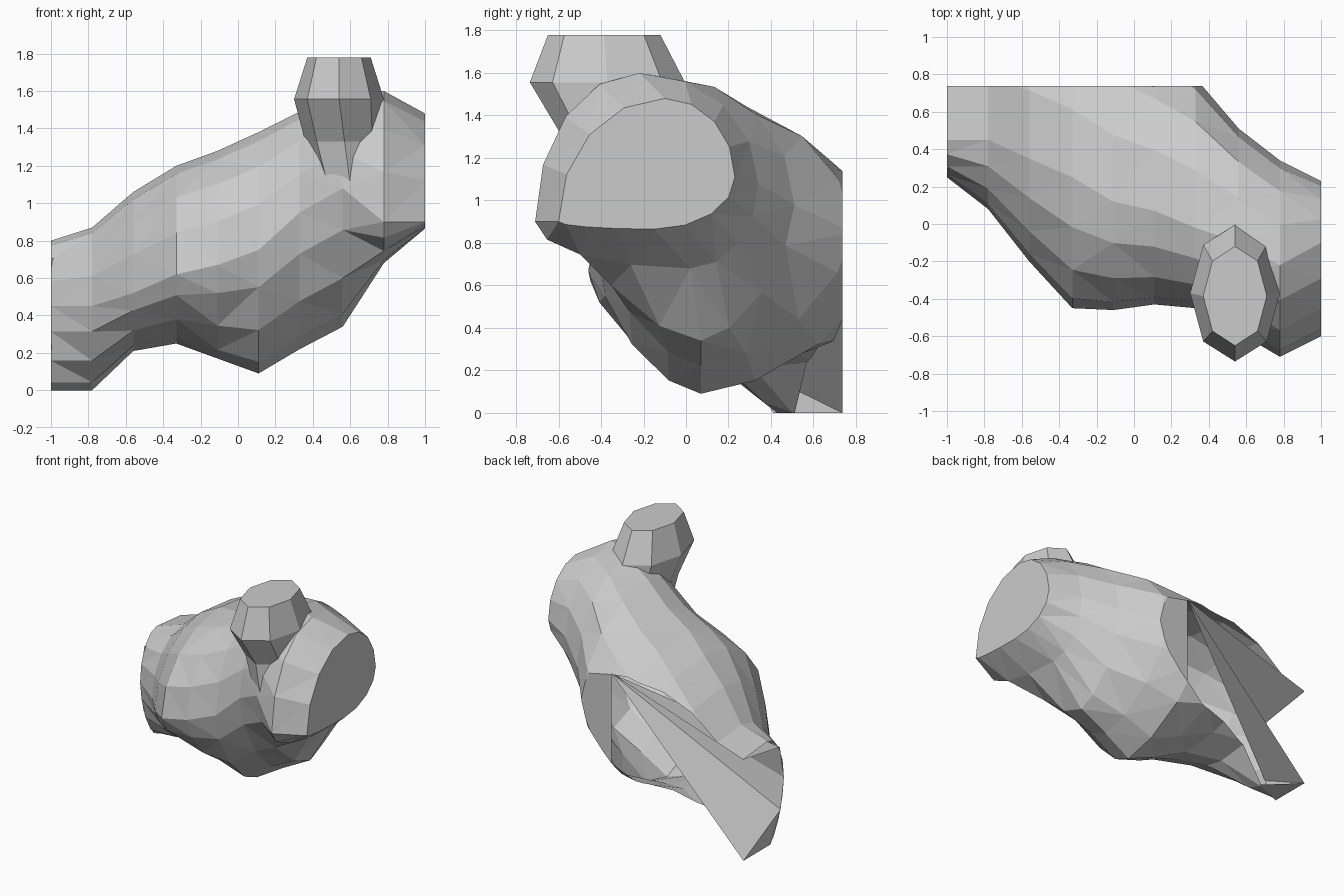
import bpy, bmesh, math

if "Cube" in bpy.data.objects:
    bpy.data.objects.remove(bpy.data.objects["Cube"])

BACK = 0.737  # flat cut plane at the back


def finish(name, bm):
    bmesh.ops.recalc_face_normals(bm, faces=bm.faces[:])
    mesh = bpy.data.meshes.new(name)
    bm.to_mesh(mesh)
    bm.free()
    obj = bpy.data.objects.new(name, mesh)
    bpy.context.collection.objects.link(obj)
    return obj


def loft(bm, rings):
    rows = [[bm.verts.new(p) for p in ring] for ring in rings]
    n = len(rows[0])
    for a, b in zip(rows, rows[1:]):
        for i in range(n):
            j = (i + 1) % n
            bm.faces.new((a[i], a[j], b[j], b[i]))
    return rows


def egg(x, front, back, low, top, n=16):
    """Section through four extreme (y, z) points; the lower half is more pointed."""
    power = 1.0 if x > 0.7 else 1.25
    centres = ((top[0], back[1]), (top[0], front[1]), (low[0], front[1]), (low[0], back[1]))
    quarters = ((back, top), (top, front), (front, low), (low, back))
    ring = []
    for k, ((p, q), c) in enumerate(zip(quarters, centres)):
        for i in range(n // 4):
            t = math.pi / 2 * i / (n // 4)
            e = power if k > 1 else 1.0
            a, b = math.cos(t) ** e, math.sin(t) ** e
            ring.append((x, c[0] + (p[0] - c[0]) * a + (q[0] - c[0]) * b,
                         c[1] + (p[1] - c[1]) * a + (q[1] - c[1]) * b))
    return ring


# Main body: sections along x as front, back, lowest and highest points
sections = [
    (-1.00, (0.25, 0.45), (1.30, 0.40), (0.43, 0.00), (0.45, 0.80)),
    (-0.78, (0.08, 0.45), (1.30, 0.45), (0.50, 0.00), (0.45, 0.87)),
    (-0.56, (-0.20, 0.52), (1.30, 0.55), (0.32, 0.21), (0.35, 1.06)),
    (-0.33, (-0.45, 0.62), (1.20, 0.60), (0.20, 0.25), (0.25, 1.20)),
    (-0.11, (-0.46, 0.67), (1.05, 0.67), (0.10, 0.17), (0.12, 1.28)),
    (0.11, (-0.43, 0.75), (0.92, 0.75), (0.07, 0.09), (0.07, 1.38)),
    (0.33, (-0.45, 0.95), (0.78, 0.85), (0.07, 0.22), (-0.02, 1.49)),
    (0.56, (-0.58, 1.08), (0.51, 0.98), (0.07, 0.34), (-0.10, 1.58)),
    (0.78, (-0.71, 0.90), (0.34, 1.08), (0.02, 0.68), (-0.22, 1.60)),
    (1.00, (-0.60, 0.90), (0.23, 1.11), (-0.15, 0.865), (-0.10, 1.48)),
]
bm = bmesh.new()
rows = loft(bm, [egg(*s) for s in sections])
bm.faces.new(rows[-1])  # flat right end
bmesh.ops.triangulate(bm, faces=[f for f in bm.faces if len(f.verts) == 4])
cut = bmesh.ops.bisect_plane(bm, geom=bm.verts[:] + bm.edges[:] + bm.faces[:], dist=1e-4,
                             plane_co=(0, BACK, 0), plane_no=(0, 1, 0), clear_outer=True)

# Small flat cap on the right part of the back cut; the rest stays open
rim = [v for v in cut["geom_cut"] if isinstance(v, bmesh.types.BMVert) and v.co.x > 0.10]
rim.sort(key=lambda v: math.atan2(v.co.z - 0.75, v.co.x - 0.2))
bm.faces.new(rim)

# Trim the lower back edge along a slanted line
lower = [f for f in bm.faces if f.calc_center_median().z < 0.5 and f.calc_center_median().x < 0.1]
geom = list({g for f in lower for g in list(f.verts) + list(f.edges) + [f]})
bmesh.ops.bisect_plane(bm, geom=geom, dist=1e-4, plane_co=(0.1, BACK, 0), plane_no=(-0.22, 0.86, 0))
spare = []
for f in bm.faces:
    c = f.calc_center_median()
    if c.z < 0.5 and c.x < 0.1 and -0.22 * (c.x - 0.1) + 0.86 * (c.y - BACK) > 0.001:
        spare.append(f)
bmesh.ops.delete(bm, geom=spare, context='FACES')
finish("body", bm)

# Upright stub on top, octagonal: z, centre x, centre y, radius x, radius y
bm = bmesh.new()
stub = [(1.10, 0.60, -0.30, 0.17, 0.29), (1.33, 0.57, -0.30, 0.21, 0.30),
        (1.556, 0.54, -0.37, 0.24, 0.365), (1.778, 0.54, -0.385, 0.17, 0.265)]
rows = loft(bm, [[(cx + rx * math.cos(i * math.pi / 4), cy + ry * math.sin(i * math.pi / 4), z)
                  for i in range(8)] for z, cx, cy, rx, ry in stub])
bm.faces.new(rows[-1])
finish("top_stub", bm)

# Folded sheet fanning from the cap across to the open left end
bm = bmesh.new()
apex = bm.verts.new((0.11, BACK, 1.13))
fan = [bm.verts.new(p) for p in ((-1, BACK, 0.77), (-1, 0.30, 0.70), (-1, 0.25, 0.45),
                                 (-1, 0.29, 0.22), (-1, BACK, 0.0))]
for a, b in zip(fan, fan[1:]):
    bm.faces.new((apex, a, b))
toe = bm.verts.new((-1, 0.41, 0.0))
heel = bm.verts.new((-0.77, 0.515, 0.0))
bm.faces.new((fan[3], toe, fan[4]))
bm.faces.new((toe, heel, fan[4]))
finish("back_sheet", bm)
